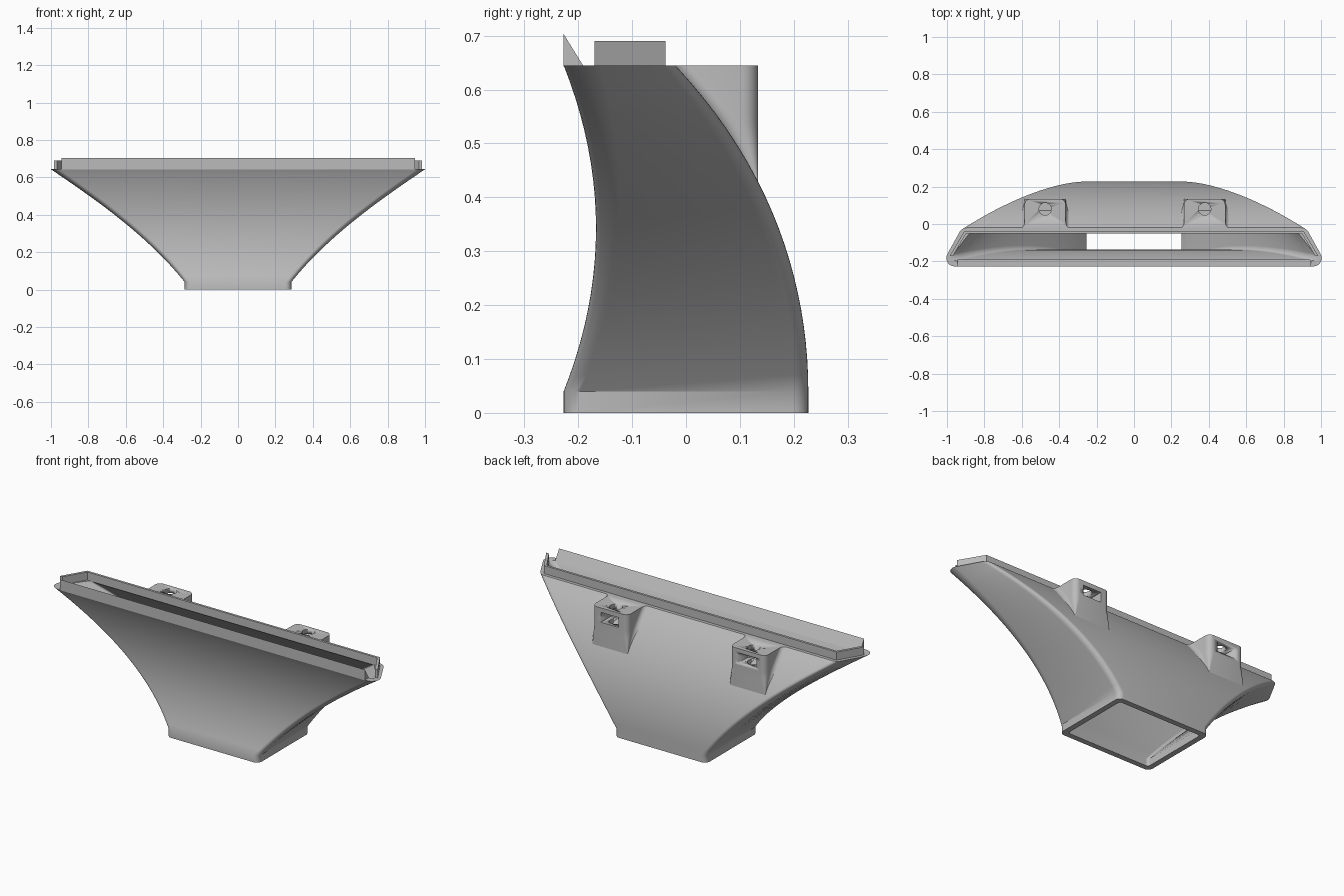
import bpy, bmesh, math
from mathutils import Vector

cube = bpy.data.objects.get("Cube")
if cube:
    bpy.data.objects.remove(cube)

grey = bpy.data.materials.new("plain grey")
grey.use_nodes = True
colour = (0.5, 0.5, 0.5, 1)
grey.diffuse_color = colour
grey.node_tree.nodes["Principled BSDF"].inputs["Base Color"].default_value = colour

COLLAR, TOP = 0.04, 0.645


def finish(name, bm, angle=35):
    bmesh.ops.recalc_face_normals(bm, faces=bm.faces)
    mesh = bpy.data.meshes.new(name)
    bm.to_mesh(mesh)
    bm.free()
    mesh.materials.append(grey)
    ob = bpy.data.objects.new(name, mesh)
    bpy.context.collection.objects.link(ob)
    bpy.ops.object.select_all(action='DESELECT')
    ob.select_set(True)
    bpy.context.view_layer.objects.active = ob
    bpy.ops.object.shade_smooth_by_angle(angle=math.radians(angle))
    return ob


def loft(bm, rings, closed=False, caps=False):
    """Skin a list of equal point loops."""
    vs = [[bm.verts.new(p) for p in ring] for ring in rings]
    pairs = list(zip(vs, vs[1:])) + ([(vs[-1], vs[0])] if closed else [])
    for a, b in pairs:
        for i in range(len(a)):
            j = (i + 1) % len(a)
            bm.faces.new((a[i], a[j], b[j], b[i]))
    if caps:
        bm.faces.new(vs[0])
        bm.faces.new(vs[-1])


def rounded(corners, r, z, steps=7):
    """Polygon with each corner replaced by an arc of radius r."""
    out = []
    n = len(corners)
    for i, c in enumerate(corners):
        c = Vector(c)
        a = (Vector(corners[i - 1]) - c).normalized()
        b = (Vector(corners[(i + 1) % n]) - c).normalized()
        half = a.angle(b) / 2
        mid = c + (a + b).normalized() * r / math.sin(half)
        start = c + a * r / math.tan(half) - mid
        end = c + b * r / math.tan(half) - mid
        sweep = math.pi - 2 * half
        for k in range(steps + 1):
            t = k / steps
            p = mid + (start * math.sin((1 - t) * sweep) + end * math.sin(t * sweep)) / math.sin(sweep)
            out.append((p.x, p.y, z))
    return out


# Curves that define the duct body
def rise(z):
    return max(0, (z - COLLAR) / (TOP - COLLAR))


def front_y(z):
    return -0.167 - 0.06 * ((max(z, COLLAR) - 0.3425) / 0.3025) ** 2


def back_y(z):
    u = rise(z)
    return 0.227 - 0.247 * (0.85 * u ** 2 + 0.15 * u ** 4)


def section(z, wall=0.0):
    u = rise(z)
    grow = 0.65 * u + 0.35 * u * u
    wf, wb = 0.285 + 0.75 * grow, 0.285 + 0.635 * grow
    side = wall * (1 + 0.35 * u)
    f, b = front_y(z) + wall, back_y(z) - wall
    corners = [(side - wf, f), (wf - side, f), (wb - side, b), (side - wb, b)]
    return rounded(corners, (0.03 + 0.015 * u) * (0.5 if wall else 1), z)


# Hollow duct flaring from the rectangular collar to the wide slot
levels = [0] + [COLLAR + (TOP - COLLAR) * i / 20 for i in range(21)]
bm = bmesh.new()
loft(bm, [section(z) for z in levels] + [section(z, 0.03) for z in reversed(levels)], closed=True)
finish("duct_body", bm)

# Wedge lip along the front of the slot
bm = bmesh.new()
wedge = [(-0.227, TOP - 0.002), (-0.19, TOP - 0.002), (-0.227, 0.703)]
loft(bm, [[(x, y, z) for y, z in wedge] for x in (-0.945, 0.945)], caps=True)
finish("front_lip", bm)

# Thin rim along the back and both ends of the slot
outer = [(-0.985, -0.17), (-0.907, -0.038), (0.907, -0.038), (0.985, -0.17)]
inner = [(0.968, -0.17), (0.898, -0.051), (-0.898, -0.051), (-0.968, -0.17)]
bm = bmesh.new()
loft(bm, [[(x, y, z) for x, y in outer + inner] for z in (TOP - 0.002, 0.69)], caps=True)
finish("back_rim", bm)


# Screw brackets blended into the back wall
def bracket_ring(cx, z):
    base, end, w = back_y(z) - 0.006, 0.134, 0.11
    depth = end - base
    flare, corner = min(0.035, depth * 0.45), min(0.03, depth * 0.45)
    arc = [math.pi / 2 * k / 6 for k in range(7)]
    half = [(w + flare * (1 - math.sin(a)), base + flare * (1 - math.cos(a))) for a in arc]
    half += [(w - corner * (1 - math.cos(a)), end - corner * (1 - math.sin(a))) for a in arc]
    pts = half + [(-x, y) for x, y in reversed(half)]
    return [(cx + x, y, z) for x, y in pts]


def cut(target, cutter):
    cutter.hide_render = True
    mod = target.modifiers.new("cut", 'BOOLEAN')
    mod.operation = 'DIFFERENCE'
    mod.solver = 'EXACT'
    mod.object = cutter
    bpy.context.view_layer.objects.active = target
    bpy.ops.object.modifier_apply(modifier=mod.name)
    bpy.data.objects.remove(cutter)


for name, cx in (("right", -0.475), ("left", 0.378)):
    bm = bmesh.new()
    loft(bm, [bracket_ring(cx, 0.425 + (TOP - 0.425) * i / 12) for i in range(13)], caps=True)
    bracket = finish(name + "_bracket", bm)

    # Nut slot in the back face
    bm = bmesh.new()
    bmesh.ops.create_cube(bm, size=1)
    for v in bm.verts:
        v.co = (cx + v.co.x * 0.11, 0.125 + v.co.y * 0.15, 0.592 + v.co.z * 0.055)
    cut(bracket, finish("slot_cutter", bm))

    # Screw hole from the top
    bm = bmesh.new()
    circle = [(cx + 0.033 * math.cos(a), 0.08 + 0.033 * math.sin(a))
              for a in (math.tau * k / 32 for k in range(32))]
    loft(bm, [[(x, y, z) for x, y in circle] for z in (0.53, 0.7)], caps=True)
    cut(bracket, finish("hole_cutter", bm))
